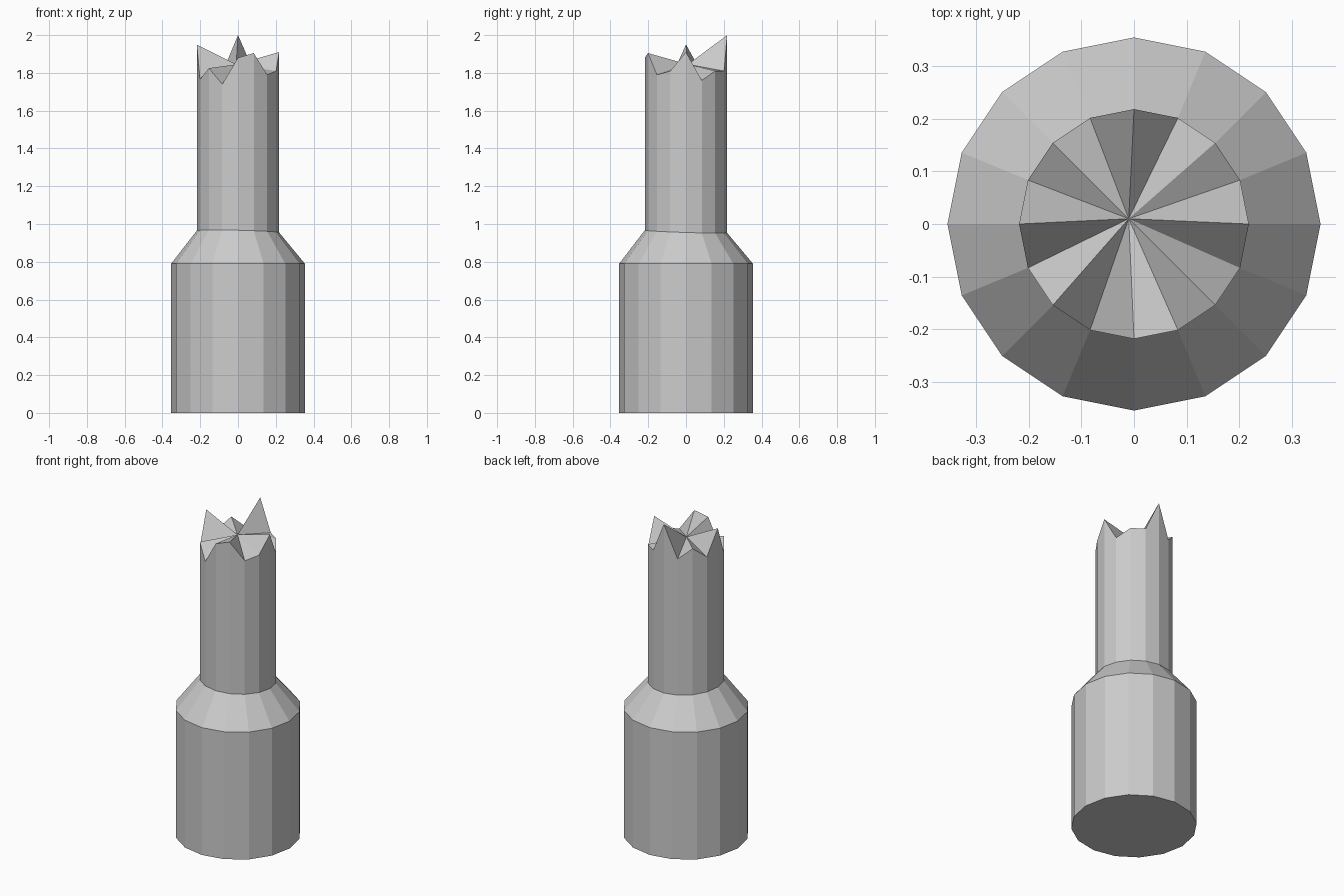
import bpy, bmesh
from math import cos, sin, pi

if "Cube" in bpy.data.objects:
    bpy.data.objects.remove(bpy.data.objects["Cube"])

SIDES = 16
# heights of the broken rim, counter-clockwise from +x
RIM = [1.91, 1.76, 1.81, 1.81, 2.0, 1.80, 1.865, 1.80,
       1.95, 1.765, 1.825, 1.74, 1.88, 1.905, 1.79, 1.81]


def ring(bm, radius, height):
    """Ring of vertices; height is a function of the side index."""
    return [bm.verts.new((radius * cos(2 * pi * i / SIDES),
                          radius * sin(2 * pi * i / SIDES), height(i)))
            for i in range(SIDES)]


def bridge(bm, low, high):
    for i in range(SIDES):
        j = (i + 1) % SIDES
        bm.faces.new((low[i], low[j], high[j], high[i]))


def shoulder_height(i):
    a = 2 * pi * i / SIDES
    return 0.96 - 0.005 * cos(a) - 0.007 * sin(a)


bm = bmesh.new()
# base drum, sloped shoulder and narrow shaft
rings = [ring(bm, 0.354, lambda i: 0.0),
         ring(bm, 0.354, lambda i: 0.79),
         ring(bm, 0.218, shoulder_height),
         ring(bm, 0.218, lambda i: RIM[i])]
for low, high in zip(rings, rings[1:]):
    bridge(bm, low, high)
bm.faces.new(reversed(rings[0]))

# jagged broken top, fanned around a slightly off-centre point
centre = bm.verts.new((-0.01, 0.01, 1.845))
top = rings[-1]
for i in range(SIDES):
    bm.faces.new((top[i], top[(i + 1) % SIDES], centre))

bmesh.ops.recalc_face_normals(bm, faces=bm.faces)
mesh = bpy.data.meshes.new("broken_column")
bm.to_mesh(mesh)
bm.free()
bpy.context.collection.objects.link(bpy.data.objects.new("broken_column", mesh))
